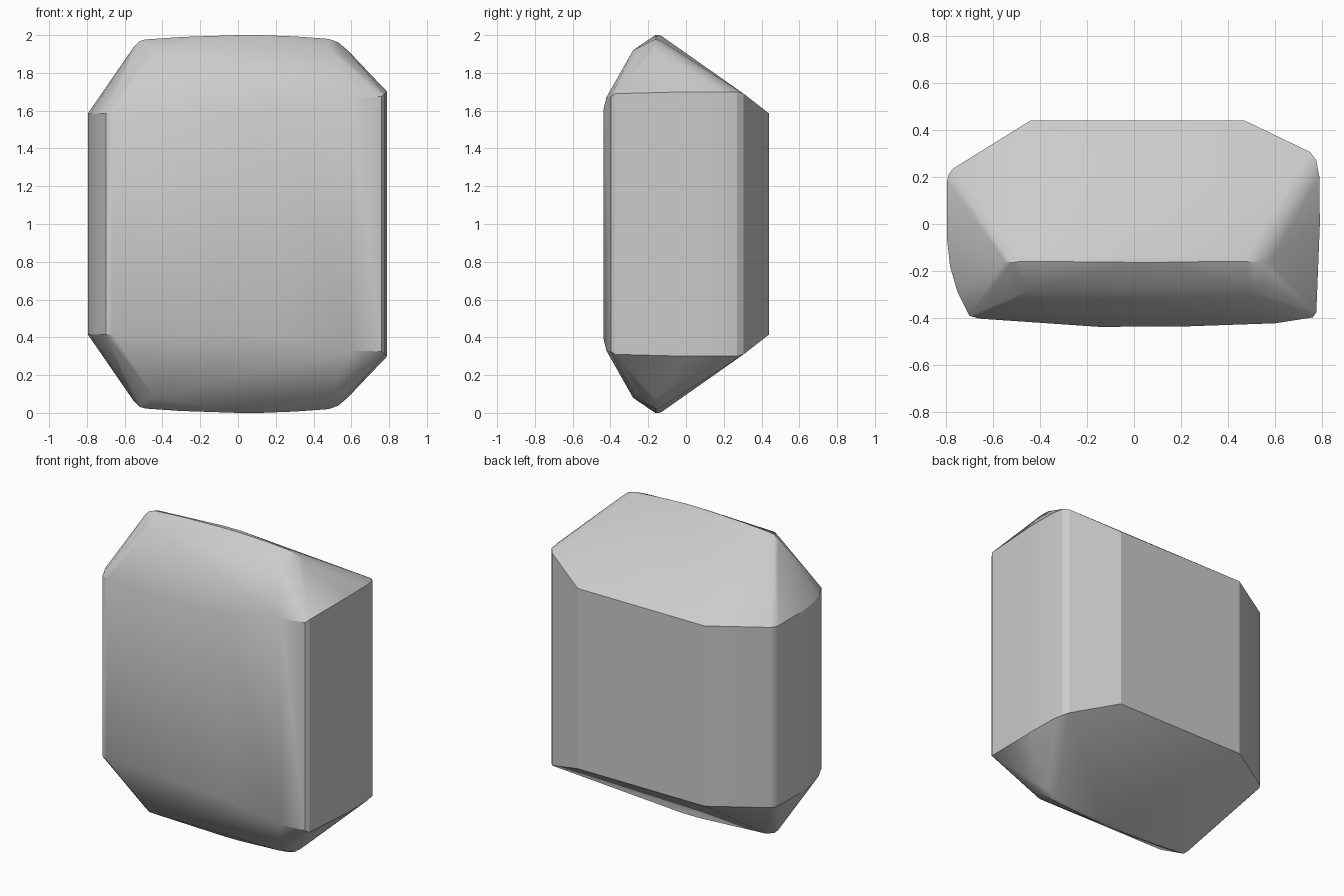
import bpy, bmesh, math

# Upright prism outline: x, y, height above mid-plane where the bevel begins
outline = [
    (-0.44, 0.44, 0.585), (0.47, 0.44, 0.585),
    (0.75, 0.305, 0.69), (0.775, 0.27, 0.70), (0.788, 0.20, 0.70),
    (0.79, 0.00, 0.70), (0.775, -0.375, 0.69), (0.76, -0.397, 0.675),
    (0.60, -0.422, 0.67), (0.20, -0.436, 0.61), (-0.15, -0.437, 0.585),
    (-0.66, -0.402, 0.585), (-0.70, -0.39, 0.585), (-0.75, -0.29, 0.585),
    (-0.782, -0.18, 0.585), (-0.795, -0.06, 0.585), (-0.795, 0.18, 0.585),
    (-0.788, 0.21, 0.585), (-0.77, 0.235, 0.585),
]

# Crown: front shoulder, then the rounded ridge
crown = [
    (-0.44, -0.28, 0.92), (0.49, -0.28, 0.92), (0.55, -0.26, 0.895),
    (-0.49, -0.26, 0.905),
    (-0.55, -0.16, 0.94), (-0.52, -0.165, 0.968), (-0.49, -0.16, 0.977),
    (-0.30, -0.16, 0.99), (0.0, -0.163, 1.0), (0.12, -0.163, 1.0),
    (0.30, -0.16, 0.993), (0.48, -0.16, 0.98), (0.53, -0.165, 0.962),
    (0.58, -0.16, 0.92),
    (-0.48, -0.135, 0.972), (0.0, -0.135, 0.999), (0.12, -0.135, 0.999),
    (0.48, -0.135, 0.972), (0.55, -0.13, 0.945),
]

# Wrap both mirrored halves in one convex hull
bm = bmesh.new()
for x, y, h in outline + crown:
    for side in (1, -1):
        bm.verts.new((x, y, 1 + side * h))
res = bmesh.ops.convex_hull(bm, input=bm.verts[:])
loose = [v for v in bm.verts if not v.link_faces]
bmesh.ops.delete(bm, geom=loose, context='VERTS')
bmesh.ops.recalc_face_normals(bm, faces=bm.faces[:])

mesh = bpy.data.meshes.new("faceted_block")
bm.to_mesh(mesh)
bm.free()
block = bpy.data.objects.new("faceted_block", mesh)
bpy.context.collection.objects.link(block)

# Single flat grey
grey = bpy.data.materials.new("light_grey")
grey.diffuse_color = (0.6, 0.6, 0.6, 1)
mesh.materials.append(grey)

# Smooth the rounded corners, keep the facets crisp
bpy.context.view_layer.objects.active = block
block.select_set(True)
bpy.ops.object.shade_smooth_by_angle(angle=math.radians(25))
